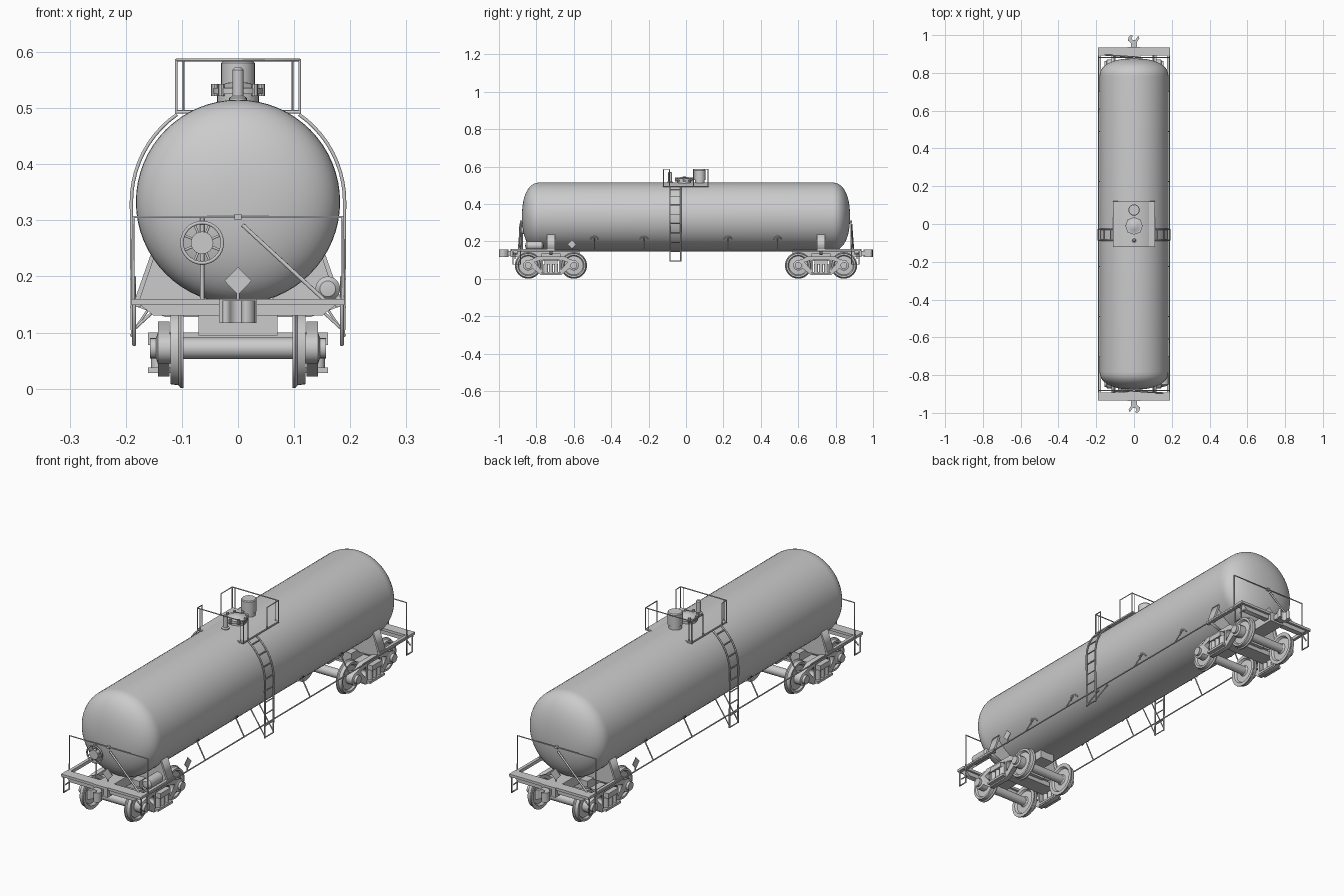
import bpy, bmesh, math
from math import sin, cos, pi, radians
from mathutils import Matrix, Vector

if "Cube" in bpy.data.objects:
    bpy.data.objects.remove(bpy.data.objects["Cube"])

AXIS = {'x': Matrix(((0, 0, 1), (1, 0, 0), (0, 1, 0))).to_4x4(),    # u,v,w -> y,z,x
        'y': Matrix(((1, 0, 0), (0, 0, -1), (0, 1, 0))).to_4x4(),   # u,v,w -> x,z,-y
        'z': Matrix.Identity(4)}


def add(name, data):
    ob = bpy.data.objects.new(name, data)
    bpy.context.collection.objects.link(ob)
    return ob


def finish(name, bm, smooth=False):
    bmesh.ops.recalc_face_normals(bm, faces=bm.faces)
    me = bpy.data.meshes.new(name)
    bm.to_mesh(me)
    bm.free()
    ob = add(name, me)
    if smooth:
        bpy.context.view_layer.objects.active = ob
        ob.select_set(True)
        bpy.ops.object.shade_smooth_by_angle(angle=radians(35))
        ob.select_set(False)
    return ob


def box(name, x, y, z):
    bm = bmesh.new()
    size = Matrix.Diagonal((x[1] - x[0], y[1] - y[0], z[1] - z[0], 1))
    mid = Matrix.Translation((sum(x) / 2, sum(y) / 2, sum(z) / 2))
    bmesh.ops.create_cube(bm, size=1, matrix=mid @ size)
    return finish(name, bm)


def lathe(name, profile, axis, at, n=32):
    """Spin (radius, height) pairs about an axis through a point."""
    bm = bmesh.new()
    vs = [bm.verts.new((r, 0, h)) for r, h in profile]
    es = [bm.edges.new(p) for p in zip(vs, vs[1:])]
    bmesh.ops.spin(bm, geom=vs + es, axis=(0, 0, 1), cent=(0, 0, 0), angle=2 * pi, steps=n)
    bmesh.ops.remove_doubles(bm, verts=bm.verts, dist=1e-5)
    bm.transform(Matrix.Translation(at) @ AXIS[axis])
    return finish(name, bm, True)


def cyl(name, r, h0, h1, axis, at, n=24):
    return lathe(name, [(0, h0), (r, h0), (r, h1), (0, h1)], axis, at, n)


def from_curve(name, cu, mat=None):
    ob = add(name, cu)
    me = bpy.data.meshes.new_from_object(ob.evaluated_get(bpy.context.evaluated_depsgraph_get()))
    bpy.data.objects.remove(ob)
    if mat:
        me.transform(mat)
    return add(name, me)


def spline(cu, pts, closed):
    sp = cu.splines.new('POLY')
    sp.points.add(len(pts) - 1)
    for p, co in zip(sp.points, pts):
        p.co = (*co, 1) if len(co) == 3 else (*co, 0, 1)
    sp.use_cyclic_u = closed


def rod(name, pts, r=0.003, closed=False):
    cu = bpy.data.curves.new(name, 'CURVE')
    cu.dimensions, cu.bevel_depth, cu.bevel_resolution, cu.use_fill_caps = '3D', r, 1, True
    spline(cu, pts, closed)
    return from_curve(name, cu)


def prism(name, loops, axis, lo, hi):
    """Extrude an outline (with optional hole loops) along an axis."""
    cu = bpy.data.curves.new(name, 'CURVE')
    cu.dimensions, cu.fill_mode, cu.extrude = '2D', 'BOTH', (hi - lo) / 2
    for pts in loops:
        spline(cu, pts, True)
    mid = (lo + hi) / 2
    off = {'x': (mid, 0, 0), 'y': (0, mid, 0), 'z': (0, 0, mid)}[axis]
    return from_curve(name, cu, Matrix.Translation(off) @ AXIS[axis])


def mirror_pts(half):
    return half + [(-u, v) for u, v in reversed(half)]


# Tank shell with domed ends
R, ZC = 0.182, 0.333
dome = [(R * max(cos(t), 0) ** 0.88, 0.782 + 0.095 * sin(t) ** 0.88)
        for t in [i * pi / 28 for i in range(15)]]
dome[-1] = (0, 0.877)
lathe("tank", [(r, -h) for r, h in reversed(dome)] + dome, 'y', (0, 0, ZC), 64)

# Top fittings: manway, valve bonnet, vent pipe
lathe("manway", [(0.037, 0.49), (0.037, 0.525), (0.044, 0.525), (0.044, 0.536), (0.036, 0.536),
                 (0.02, 0.545), (0, 0.547)], 'z', (0, -0.01, 0))
for i in range(8):
    a = i * pi / 4
    cyl("manway_bolt", 0.006, 0.522, 0.543, 'z', (0.042 * cos(a), -0.01 + 0.042 * sin(a), 0), 8)
lathe("valve_bonnet", [(0.026, 0.49), (0.026, 0.53), (0.03, 0.53), (0.03, 0.58), (0.027, 0.584), (0, 0.584)],
      'z', (0, 0.074, 0))
lathe("vent_pipe", [(0.016, 0.49), (0.016, 0.518), (0.01, 0.522), (0.01, 0.568), (0.006, 0.572), (0, 0.572)],
      'z', (0, -0.085, 0), 16)

# Top walkway and guard rails
for s in (-1, 1):
    box("walkway", sorted((s * 0.078, s * 0.11)), (-0.12, 0.12), (0.49, 0.497))
for y0, y1 in ((0.04, 0.118), (-0.088, -0.12)):
    rod("top_rail", [(-0.11, y0, 0.492), (-0.11, y0, 0.586), (-0.11, y1, 0.586), (0.11, y1, 0.586),
                     (0.11, y0, 0.586), (0.11, y0, 0.492)], 0.0025)
    for s in (-1, 1):
        rod("rail_post", [(s * 0.11, y1, 0.49), (s * 0.11, y1, 0.586)], 0.0025)
        rod("rail_post", [(s * 0.097, y1, 0.49), (s * 0.097, y1, 0.586)], 0.0015)
    rod("walkway_bar", [(-0.11, y1, 0.493), (0.11, y1, 0.493)], 0.003)


def ladder_point(d):
    arc = 0.19 * radians(55)
    a = radians(55) - d / 0.19
    return (0.19 * cos(a), ZC + 0.19 * sin(a)) if d < arc else (0.19, ZC - (d - arc))


# Side ladders, long running rails and their brackets
for s in (-1, 1):
    side = [ladder_point(i * 0.0182) for i in range(11)] + [(0.188, 0.092)]
    for y in (-0.086, -0.028):
        rod("ladder_stile", [(s * x, y, z) for x, z in side], 0.0035)
        rod("ladder_brace", [(s * 0.12, y, 0.2), (s * 0.188, y, 0.1)], 0.0025)
    for i in range(9):
        x, z = ladder_point(0.02 + i * 0.05)
        rod("ladder_rung", [(s * x, -0.086, z), (s * x, -0.028, z)], 0.0025)
    rod("running_rail", [(s * 0.187, -0.9, 0.15), (s * 0.187, 0.9, 0.15)], 0.0028)
    for y in (-0.49, -0.225, 0.225, 0.49):
        rod("rail_bracket", [(s * 0.145, y, 0.225), (s * 0.187, y, 0.15)], 0.0028)
        rod("bracket_pad", [(s * 0.14, y - 0.021, 0.213), (s * 0.146, y - 0.012, 0.224), (s * 0.149, y, 0.229),
                            (s * 0.146, y + 0.012, 0.224), (s * 0.14, y + 0.021, 0.213)], 0.003)

# ---- Front end assembly, copied to the back afterwards ----
before = set(bpy.data.objects)
TY, WZ = -0.722, 0.072
wheel = [(0, -0.008), (0.02, -0.008), (0.024, -0.002), (0.05, 0.0), (0.056, -0.009), (0.071, -0.009), (0.071, -0.004),
         (0.066, 0.0), (0.064, 0.014), (0.055, 0.014), (0.05, 0.006), (0.024, 0.008), (0.02, 0.014), (0, 0.014)]
frame = mirror_pts([(-0.145, 0.058), (-0.148, 0.08), (-0.135, 0.097), (-0.1, 0.105), (-0.075, 0.12)])
frame += [(0.1, 0.056), (0.055, 0.022), (-0.055, 0.022), (-0.1, 0.056)]
holes = [[(-0.088, 0.09), (-0.054, 0.1), (-0.054, 0.05)], [(0.088, 0.09), (0.054, 0.1), (0.054, 0.05)],
         [(-0.043, 0.038), (0.043, 0.038), (0.043, 0.104), (-0.043, 0.104)]]

# Truck: axles, wheels, side frames, springs, bolster
for dy in (-0.122, 0.122):
    cyl("axle", 0.019, -0.1, 0.1, 'x', (0, TY + dy, WZ))
    for s in (-1, 1):
        lathe("wheel", [(r, s * h) for r, h in wheel], 'x', (s * 0.106, TY + dy, WZ), 40)
        lathe("journal_cap", [(0, s * 0.11), (0.027, s * 0.11), (0.027, s * 0.143), (0.018, s * 0.146),
                              (0.018, s * 0.157), (0, s * 0.157)], 'x', (0, TY + dy, WZ), 20)
for s in (-1, 1):
    lo, hi = sorted((s * 0.122, s * 0.143))
    prism("side_frame", [[(u + TY, v) for u, v in lp] for lp in [frame] + holes], 'x', lo, hi)
    for dy in (-0.027, 0, 0.027):
        cyl("spring", 0.012, 0.036, 0.08, 'z', (s * 0.143, TY + dy, 0), 14)
    box("spring_seat", sorted((s * 0.12, s * 0.16)), (TY - 0.05, TY + 0.05), (0.028, 0.038))
box("truck_bolster", (-0.16, 0.16), (TY - 0.035, TY + 0.035), (0.078, 0.1))
box("center_plate", (-0.07, 0.07), (TY - 0.05, TY + 0.05), (0.095, 0.135))

# Saddle holding the tank
prism("saddle_web", [mirror_pts([(-0.06, 0.16), (-0.1, 0.185), (-0.145, 0.238), (-0.155, 0.238), (-0.186, 0.148),
                                 (-0.13, 0.128)])], 'y', TY - 0.008, TY + 0.008)
for s in (-1, 1):
    prism("saddle_plate", [[(s * 0.148, 0.238), (s * 0.156, 0.238), (s * 0.187, 0.15), (s * 0.178, 0.15)]],
          'y', TY - 0.021, TY + 0.021)
    rod("saddle_pad", [(s * 0.14, TY - 0.027, 0.238), (s * 0.152, TY - 0.015, 0.25),
                       (s * 0.152, TY + 0.015, 0.25), (s * 0.14, TY + 0.027, 0.238)], 0.004)
    # Side sill, corner step and its brace
    box("side_sill", sorted((s * 0.174, s * 0.187)), (-0.9, -0.7), (0.146, 0.16))
    rod("corner_step", [(s * 0.185, -0.925, 0.155), (s * 0.185, -0.925, 0.078), (s * 0.185, -0.885, 0.078),
                        (s * 0.185, -0.885, 0.155)], 0.0035)
    rod("step_brace", [(s * 0.135, -0.915, 0.152), (s * 0.183, -0.915, 0.108)], 0.003)

# Draft sill, end platform and coupler
box("draft_sill", (-0.034, 0.034), (-0.938, -0.57), (0.118, 0.16))
box("end_platform", (-0.19, 0.19), (-0.935, -0.891), (0.149, 0.16))
prism("end_beam", [mirror_pts([(-0.175, 0.15), (-0.15, 0.13)])], 'y', -0.925, -0.9)
box("coupler_shank", (-0.015, 0.015), (-0.965, -0.9), (0.126, 0.15))
prism("coupler_head", [[(-0.013, -0.95), (0.014, -0.95), (0.018, -0.96), (0.031, -0.97), (0.03, -0.988),
                        (0.016, -1.0), (0.005, -0.996), (0.014, -0.986), (0.01, -0.976), (-0.006, -0.973),
                        (-0.014, -0.985), (-0.024, -0.996), (-0.028, -0.983), (-0.016, -0.963)]],
      'z', 0.117, 0.157)

# End handrail, diagonal rod and placards
rod("end_handrail", [(-0.187, -0.882, 0.155), (-0.187, -0.882, 0.306), (0.187, -0.882, 0.306),
                     (0.187, -0.882, 0.155)], 0.003)
box("rail_clip", (-0.006, 0.006), (-0.888, -0.87), (0.301, 0.311))
rod("diagonal_rod", [(0.008, -0.885, 0.292), (0.155, -0.895, 0.157)], 0.004)
prism("end_placard", [[(0, 0.167), (0.024, 0.192), (0, 0.217), (-0.024, 0.192)]], 'y', -0.89, -0.886)
rod("placard_post", [(0, -0.886, 0.155), (0, -0.886, 0.2)], 0.003)
prism("side_placard", [[(-0.61, 0.161), (-0.587, 0.185), (-0.61, 0.209), (-0.633, 0.185)]], 'x', 0.186, 0.189)
rod("side_placard_post", [(0.185, -0.61, 0.148), (0.185, -0.61, 0.2)], 0.003)

# Copy the whole end to the back
for ob in [o for o in bpy.data.objects if o not in before]:
    dup = ob.copy()
    dup.rotation_euler.z = pi
    dup.name = "rear_" + ob.name.split(".")[0]
    bpy.context.collection.objects.link(dup)

# Hand brake wheel (front only)
bx, by, bz = -0.064, -0.886, 0.26
ring = lambda r, y: [(bx + r * cos(i * pi / 16), y, bz + r * sin(i * pi / 16)) for i in range(32)]
rod("brake_wheel_rim", ring(0.036, by), 0.0035, True)
for i in range(8):
    a = i * pi / 4 + pi / 8
    rod("brake_wheel_spoke", [(bx, by, bz), (bx + 0.036 * cos(a), by, bz + 0.036 * sin(a))], 0.0025)
cyl("brake_housing", 0.02, -0.03, 0.006, 'y', (bx, by, bz))
rod("brake_stand", [(bx, -0.875, 0.15), (bx, -0.875, 0.305)], 0.004)

# Air reservoir (front right only)
lathe("air_reservoir", [(0, -0.05), (0.014, -0.048), (0.022, -0.04), (0.022, 0.04), (0.014, 0.048), (0, 0.05)],
      'y', (0.16, -0.81, 0.178), 24)
